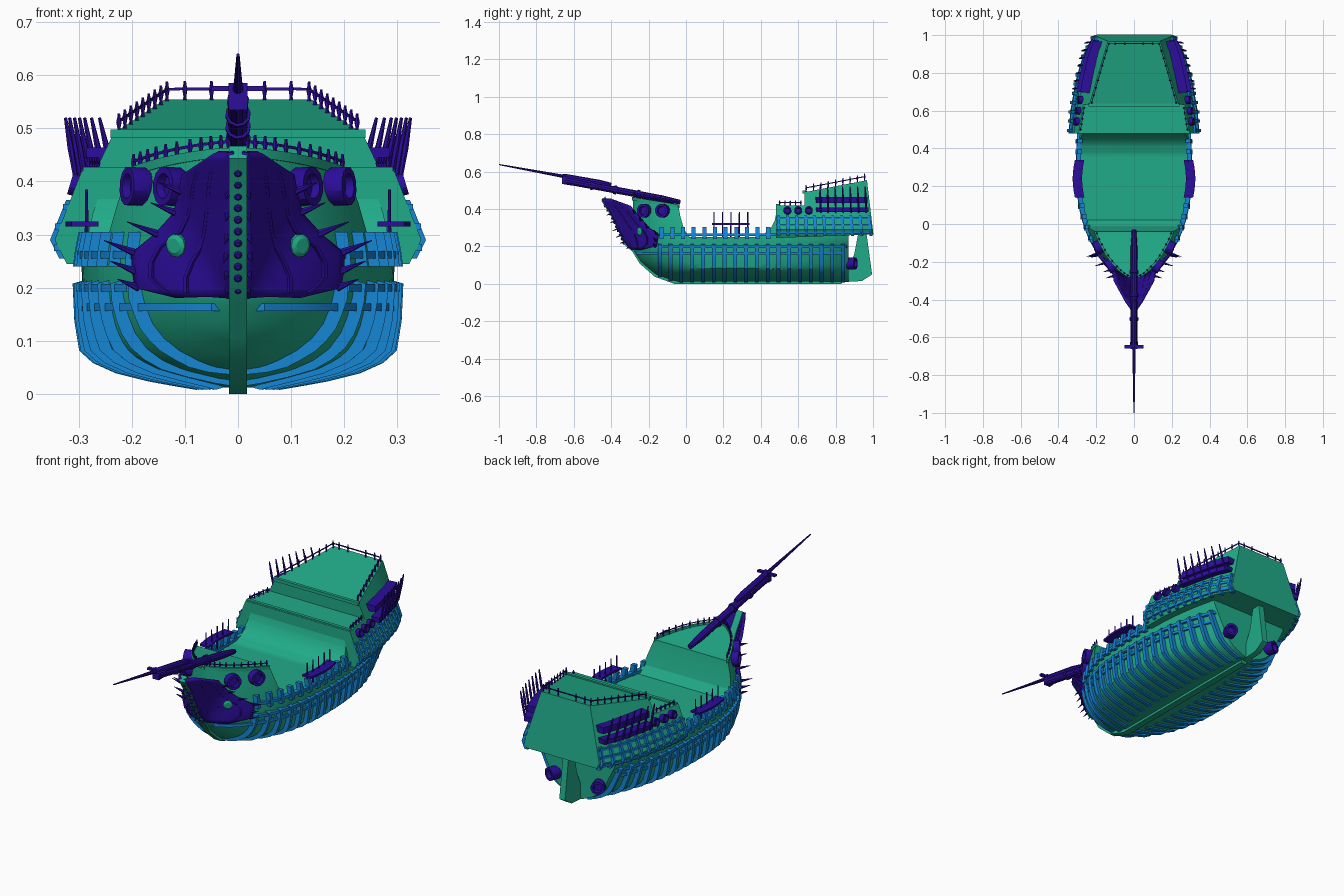
import bpy, bmesh, math
from mathutils import Vector as V

if "Cube" in bpy.data.objects:
    bpy.data.objects.remove(bpy.data.objects["Cube"])

def mat(name, c):
    m = bpy.data.materials.new(name)
    m.diffuse_color = (*c, 1)
    m.use_nodes = True
    m.node_tree.nodes["Principled BSDF"].inputs["Base Color"].default_value = m.diffuse_color
    return m
GREEN = mat("green", (0.015, 0.41, 0.25))
BLUE = mat("blue", (0.008, 0.24, 0.66))
PURPLE = mat("purple", (0.025, 0.004, 0.33))

def lerp_table(t, x):
    if x <= t[0][0]: return t[0][1]
    for (a, b), (c, d) in zip(t, t[1:]):
        if x <= c: return b + (d - b) * (x - a) / (c - a)
    return t[-1][1]

def span(a, b, n): return [a + (b - a) * i / (n - 1) for i in range(n)]

def finish(name, bm, m, mirror=True, smooth=30):
    bmesh.ops.recalc_face_normals(bm, faces=bm.faces)
    me = bpy.data.meshes.new(name)
    bm.to_mesh(me); bm.free()
    ob = bpy.data.objects.new(name, me)
    bpy.context.collection.objects.link(ob)
    me.materials.append(m)
    if mirror: ob.modifiers.new("mirror", 'MIRROR').use_clip = True
    bpy.ops.object.select_all(action='DESELECT')
    ob.select_set(True)
    bpy.context.view_layer.objects.active = ob
    bpy.ops.object.shade_smooth_by_angle(angle=math.radians(smooth))
    return ob

def loft(bm, rows, closed=False, caps=True):
    vs = [[bm.verts.new(p) for p in r] for r in rows]
    n = len(rows[0])
    for a, b in zip(vs, vs[1:]):
        for i in range(n if closed else n - 1):
            j = (i + 1) % n
            bm.faces.new((a[i], a[j], b[j], b[i]))
    if caps:
        bm.faces.new(vs[0]); bm.faces.new(vs[-1])

def ribbon(bm, pts, w, n):          # rectangular bar along a path
    w, n = V(w), V(n)
    loft(bm, [[V(p) - w - n, V(p) + w - n, V(p) + w + n, V(p) - w + n] for p in pts], True)

def lathe(bm, p, q, prof, seg=10):  # turned shape from p to q, prof = (t, radius)
    p, q = V(p), V(q)
    d = (q - p).normalized()
    a = d.orthogonal().normalized(); b = d.cross(a)
    loft(bm, [[p + (q - p) * t + (a * math.cos(k) + b * math.sin(k)) * r
               for k in span(0, 2 * math.pi, seg + 1)[:-1]] for t, r in prof], True)

# ---- hull surface as half-width at (y, z)
STEM = [(.012, -.06), (.05, -.165), (.12, -.245), (.185, -.285), (.22, -.326), (.37, -.395), (.455, -.45)]
WIDTH = [(.01, .05), (.02, .11), (.035, .19), (.055, .245), (.08, .28), (.14, .29), (.25, .295), (.35, .275), (.46, .235)]
DECK = [(-.285, .455), (-.04, .415), (-.03, .36), (-.01, .29), (.02, .25), (.37, .25), (.42, .268),
        (.455, .3), (.475, .34), (.49, .42), (.52, .42), (.53, .28), (.87, .28)]
def stem(z): return lerp_table(STEM, z)
def zbot(y): return lerp_table([(b, a) for a, b in reversed(STEM)], y)
def half(y, z):
    s = max(stem(z), -.285)
    w = lerp_table(WIDTH, z)
    if y < .3:
        t = max(0, (y - s) / (.3 - s))
        return w * (1 - (1 - t) ** 2.4) ** .62
    u = (y - .3) / .57
    return w * (1 - (.25 + .4 * max(0, 1 - z / .25)) * min(u, 1.1) ** 2.5)

ys = sorted(set([-.284, -.28, -.27, -.258, -.24] + span(-.22, .86, 37) + [p[0] for p in DECK[1:]]))
rows = []
for y in ys:
    d, b = lerp_table(DECK, y), zbot(y)
    zs = [b + (d - b) * (k / 12) ** 1.7 for k in range(13)]
    rows.append([(0, y, b)] + [(half(y, z), y, z) for z in zs] + [(0, y, d)])
bm = bmesh.new(); loft(bm, rows); finish("hull", bm, GREEN)

# ---- stern castle
MAXW = [(.48, .345), (.6, .335), (.75, .305), (.88, .265), (.97, .21)]
def rake(y, z): return y + (y - .48) / .49 * (.55 - z) * .12
def castle(y, z, off=0):
    m, top = lerp_table(MAXW, y), .235 - (y - .63) * .29
    x = m - (m - top) * (z - .29) / (.2 + (y - .63) * .2) if z > .29 else m - (.29 - z) * .5
    return V((x + off, rake(y, z), z))
rows = []
for y in [.48, .52, .56, .6, .629, .631, .7, .76, .82, .88, .93, .968]:
    top = .42 if y < .63 else .49 + (y - .63) * .19
    b = .245 + (y - .48) * .04
    r = [castle(y, z) for z in (b, .29, .36, top)]
    rows.append([(0, r[0].y, b)] + r + [(0, r[3].y, top)])
bm = bmesh.new(); loft(bm, rows); finish("stern_castle", bm, GREEN)

# ---- keel and stem post, rudder, deck beams
bm = bmesh.new()
path = [(0, y + .008, z) for z, y in reversed(STEM)] + [(0, .84, .012)]
ribbon(bm, path, (.017, 0, 0), (0, .01, .012))
finish("keel_and_stem", bm, GREEN, False)
bm = bmesh.new()
prof = [(.92, .265), (.965, .27), (.995, .05), (.94, .015), (.85, .01), (.87, .09), (.9, .16)]
loft(bm, [[(x, y, z) for y, z in prof] for x in (-.016, .016)], True)
finish("rudder", bm, GREEN, False)
bm = bmesh.new()
ribbon(bm, [(-.24, .63, .49), (.24, .63, .49)], (0, .008, 0), (0, 0, .008))
ribbon(bm, [(-.292, .49, .42), (.292, .49, .42)], (0, .008, 0), (0, 0, .007))
finish("deck_beams", bm, GREEN, False)
bm = bmesh.new()
fore = [(half(y, lerp_table(DECK, y)), y, lerp_table(DECK, y)) for y in (-.284, -.278, -.265, -.245, -.21, -.16, -.1, -.04)]
ribbon(bm, fore, (.004, -.004, 0), (0, 0, .009))
finish("forecastle_trim", bm, GREEN)

# ---- blue frames and wales
bm = bmesh.new()
for y in span(-.14, .84, 18):
    b = zbot(y)
    zs = [b + (.212 - b) * (k / 9) ** 1.7 for k in range(10)]
    ribbon(bm, [(half(y, z) + .004, y, z) for z in zs], (0, .01, 0), (.014, 0, -.004))
finish("lower_frames", bm, BLUE)
bm = bmesh.new()
for z, a, b, t in ((.163, -.262, .85, .011), (.2, -.13, .86, .014), (.262, -.14, .5, .012)):
    ribbon(bm, [(half(y, z), y, z) for y in span(a, b, 30)], (0, 0, .007), (t, -.004, 0))
for i, y in enumerate(span(-.13, .44, 11)):
    ribbon(bm, [(half(y, z) + .004, y, z) for z in (.24, .27, .305)], (0, .011, 0), (.012, 0, 0))
finish("wales_and_waist_posts", bm, BLUE)
bm = bmesh.new()
for y in span(.495, .955, 11):
    ribbon(bm, [castle(y, z) for z in (.255, .29, .33, .365)], (0, .008, 0), (.01, 0, 0))
for z in (.275, .315, .352):
    ribbon(bm, [castle(y, z) for y in span(.48, .966, 10)], (0, 0, .006), (.009, 0, 0))
finish("stern_frames", bm, BLUE)

# ---- flared bow shields with eyes, spikes and studs
EDGE = [(.183, -.24), (.2, -.16), (.265, -.15), (.3, -.2), (.34, -.235), (.415, -.3), (.455, -.41)]
def shield(z, u, off=.014):
    s = stem(z)
    y = s + (lerp_table(EDGE, z) - s) * u
    return V((max(half(y, z) + off, .012 + .72 * (y - s)), y, z))
bm = bmesh.new()
loft(bm, [[shield(z, u) for u in span(0, 1, 12)] for z in (.183, .2, .23, .265, .3, .34, .38, .415, .44, .455)], caps=False)
ob = finish("bow_shields", bm, PURPLE)
ob.modifiers.new("thick", 'SOLIDIFY').thickness = .014
ob.modifiers.move(1, 0)
ob.modifiers["thick"].offset = 0
bm = bmesh.new()
c = V((half(-.24, .28) + .016, -.245, .28))
n = V((.6, -.8, -.1)).normalized()
lathe(bm, c - n * .015, c + n * .012, [(0, .022), (.8, .022), (1, .014)], 10)
finish("bow_eyes", bm, GREEN)
bm = bmesh.new()
for z, l in ((.2, .04), (.23, .05), (.265, .06), (.3, .06), (.34, .05), (.38, .045)):
    p = shield(z, .97)
    lathe(bm, p, p + V((l, -.3 * l, .4 * l)), [(0, .008), (1, .0008)], 6)
    p = shield(z, .06)
    lathe(bm, p, p + V((.1 * l, -.7 * l, -.3 * l)), [(0, .007), (1, .0008)], 6)
for u in (.4, .72):
    ribbon(bm, [shield(z, u, .02) for z in span(.19, .42, 9)], (.003, .003, 0), (.006, -.006, 0))
finish("bow_spikes", bm, PURPLE)
bm = bmesh.new()
for z in span(.2, .42, 11):
    lathe(bm, (0, stem(z) + .008, z), (0, stem(z) - .012, z - .006), [(0, .008), (.7, .008), (1, .004)], 8)
finish("stem_studs", bm, PURPLE, False)

# ---- round ports: bow, stern side and transom
bm = bmesh.new()
def port(c, n, r, l):
    n = V(n).normalized()
    lathe(bm, V(c) - n * .02, V(c) + n * l, [(0, r * .8), (.4, r), (1, r), (1, r * .65), (.7, r * .6)], 12)
for y, a in ((-.215, -.6), (-.12, -.4)):
    port((half(y, .39), y, .39), (1, a, .05), .037, .032)
for y in (.54, .595, .65):
    port(castle(y, .39), (1, 0, .3), .021, .02)
port((.12, .86, .11), (.35, 1, 0), .033, .05)
finish("round_ports", bm, PURPLE)

# ---- waist platforms with rods, and stern side galleries
bm = bmesh.new()
ribbon(bm, [(.288 + .012 * math.sin(u * math.pi), .14 + .2 * u, .32) for u in span(0, 1, 7)], (0, 0, .005), (.025, 0, 0))
for y in span(.15, .33, 5):
    lathe(bm, (.285, y, .25), (.285, y, .385), [(0, .004), (1, .003)], 6)
finish("waist_platforms", bm, PURPLE)
bm = bmesh.new()
for z, h, t, a in ((.448, .016, .03, .69), (.395, .012, .026, .69)):
    ribbon(bm, [castle(y, z, .012) for y in span(a, .955, 8)], (0, 0, h), (t, .004, 0))
for y in span(.71, .945, 7):
    lathe(bm, castle(y, .38, .03), castle(y, .44, .07) + V((.012, 0, .08)), [(0, .004), (.6, .006), (1, .003)], 6)
finish("stern_galleries", bm, PURPLE)

# ---- railings
bm = bmesh.new()
def rail(pts, h, r=.004):
    tops = []
    for p in pts:
        p = V(p); q = p + V((0, 0, h))
        lathe(bm, p, q, [(0, r), (.2, r * .7), (.55, r * 1.3), (.8, r * .8), (1, r * .6)], 6)
        tops.append(p + V((0, 0, h * .6)))
    ribbon(bm, tops, (.0015, .0015, 0), (0, 0, .0025))
rail([(half(y, z) - .006, y, z) for y in [-.279, -.272, -.26, -.245] + span(-.225, -.05, 7)
      for z in [lerp_table(DECK, y)]], .035)
rail([castle(y, .49 + (y - .63) * .19, -.008) for y in span(.64, .955, 9)]
     + [(x, .955, .553) for x in (.1, .05)], .036)
rail([castle(y, .42, -.008) for y in span(.5, .61, 5)], .026)
finish("railings", bm, PURPLE)
bm = bmesh.new()
ribbon(bm, [(-.1, .955, .574), (.1, .955, .574)], (0, .002, 0), (0, 0, .0025))
finish("stern_rail", bm, PURPLE, False)

# ---- bowsprit
bm = bmesh.new()
lathe(bm, (0, -.03, .437), (0, -.65, .553), [(0, .012), (.15, .018), (.9, .019), (1, .021)], 10)
lathe(bm, (0, -.4, .528), (0, -1, .638), [(0, .012), (.1, .017), (.42, .015), (.44, .009), (1, .003)], 10)
ribbon(bm, [(-.05, -.65, .575), (.05, -.65, .575)], (0, .009, 0), (0, 0, .005))
ribbon(bm, [(0, -.65, .535), (0, -.65, .585)], (.018, 0, 0), (0, .012, 0))
for t in (.35, .55, .75):
    lathe(bm, (0, -.03 - .62 * t, .437 + .116 * t), (0, -.045 - .62 * t, .44 + .116 * t), [(0, .024), (1, .024)], 10)
finish("bowsprit", bm, PURPLE, False)
